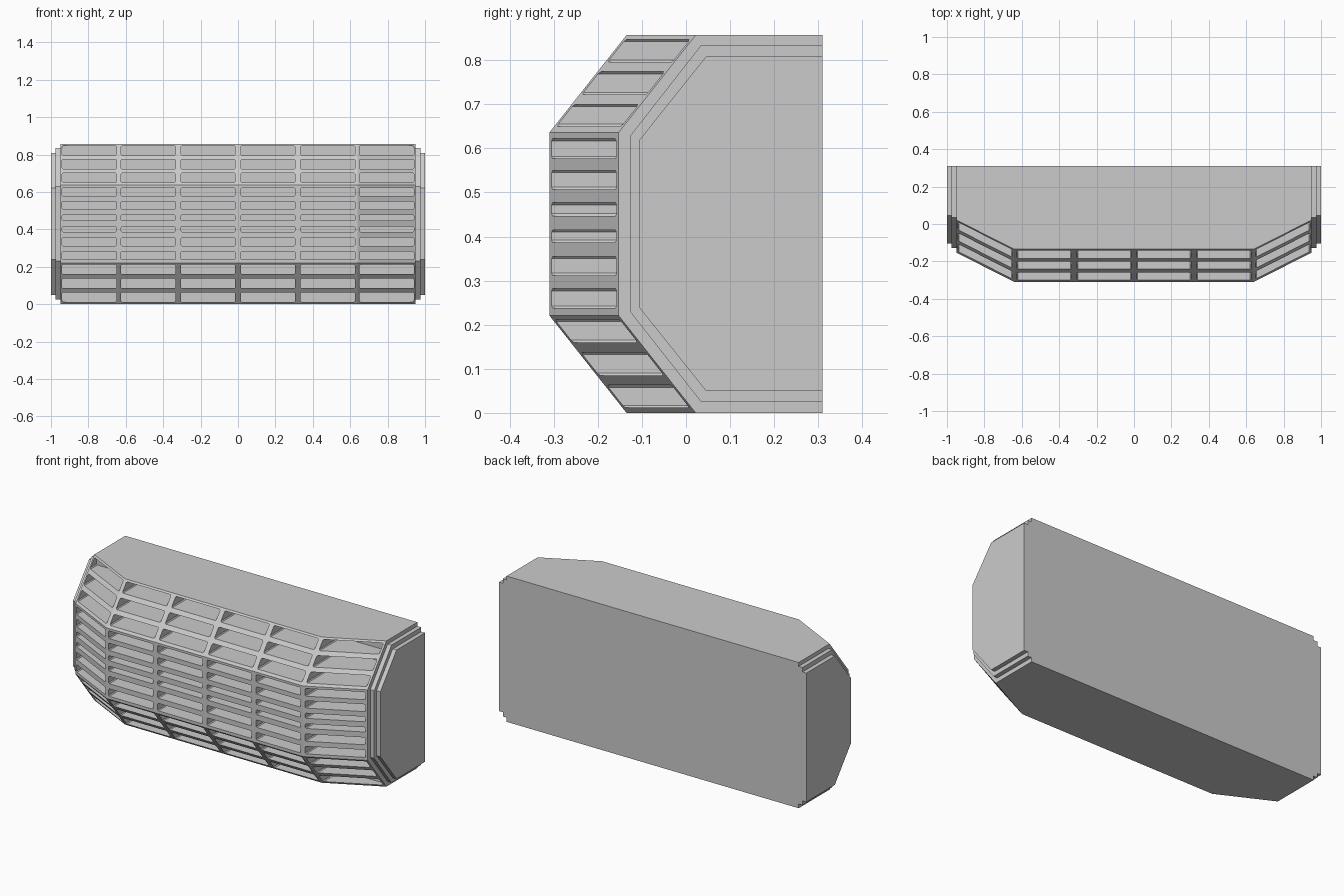
import bpy, bmesh

if "Cube" in bpy.data.objects:
    bpy.data.objects.remove(bpy.data.objects["Cube"])


def profile(front, knee, bottom, low, high, top):
    """Side outline in (y, z): chamfered front, straight back."""
    return [(front, low), (front, high), (knee, top),
            (0.31, top), (0.31, bottom), (knee, bottom)]


def loft(name, sections):
    """Closed solid through outlines placed along x: [(x, outline), ...]."""
    bm = bmesh.new()
    rings = [[bm.verts.new((x, y, z)) for y, z in pts] for x, pts in sections]
    n = len(rings[0])
    for a, b in zip(rings, rings[1:]):
        for i in range(n):
            j = (i + 1) % n
            bm.faces.new((a[i], a[j], b[j], b[i]))
    bm.faces.new(rings[0])
    bm.faces.new(rings[-1])
    bmesh.ops.recalc_face_normals(bm, faces=bm.faces)
    return finish(name, bm)


def finish(name, bm):
    mesh = bpy.data.meshes.new(name)
    bm.to_mesh(mesh)
    bm.free()
    obj = bpy.data.objects.new(name, mesh)
    bpy.context.collection.objects.link(obj)
    return obj


# Housing: bowed front, tapering back at both ends
middle = profile(-0.31, -0.135, 0.0, 0.221, 0.636, 0.857)
end = profile(-0.153, 0.022, 0.0, 0.221, 0.636, 0.857)
housing = loft("grille_housing",
               [(-0.95, end), (-0.64, middle), (0.64, middle), (0.95, end)])

# Grille openings: 6 columns x 12 rows of slots running straight back
columns = [(0.015, 0.305), (0.335, 0.625), (0.65, 0.94)]
columns += [(-b, -a) for a, b in columns]
rows = [(0.012, 0.063), (0.085, 0.137), (0.160, 0.212),
        (0.238, 0.282), (0.312, 0.355), (0.387, 0.415),
        (0.447, 0.477), (0.507, 0.550), (0.577, 0.622),
        (0.650, 0.700), (0.722, 0.774), (0.796, 0.847)]
c = 0.005
bm = bmesh.new()
for x0, x1 in columns:
    for z0, z1 in rows:
        outline = [(x0 + c, z0), (x1 - c, z0), (x1, z0 + c), (x1, z1 - c),
                   (x1 - c, z1), (x0 + c, z1), (x0, z1 - c), (x0, z0 + c)]
        face = bm.faces.new([bm.verts.new((x, -0.4, z)) for x, z in outline])
        ext = bmesh.ops.extrude_face_region(bm, geom=[face], use_keep_orig=True)
        for v in ext["geom"]:
            if isinstance(v, bmesh.types.BMVert):
                v.co.y = 0.03
bmesh.ops.recalc_face_normals(bm, faces=bm.faces)
cutter = finish("slot_cutter", bm)
cutter.hide_render = True

cut = housing.modifiers.new("slots", 'BOOLEAN')
cut.operation = 'DIFFERENCE'
cut.solver = 'EXACT'
cut.object = cutter
bpy.context.view_layer.objects.active = housing
bpy.ops.object.modifier_apply(modifier=cut.name)
bpy.data.objects.remove(cutter)

# Stepped end caps on both sides
outer_step = profile(-0.127, 0.034, 0.025, 0.230, 0.628, 0.834)
end_plate = profile(-0.105, 0.045, 0.05, 0.238, 0.620, 0.808)
for side, s in (("left", -1), ("right", 1)):
    loft(side + "_cap_step", [(s * 0.95, outer_step), (s * 0.975, outer_step)])
    loft(side + "_end_plate", [(s * 0.975, end_plate), (s * 1.0, end_plate)])
